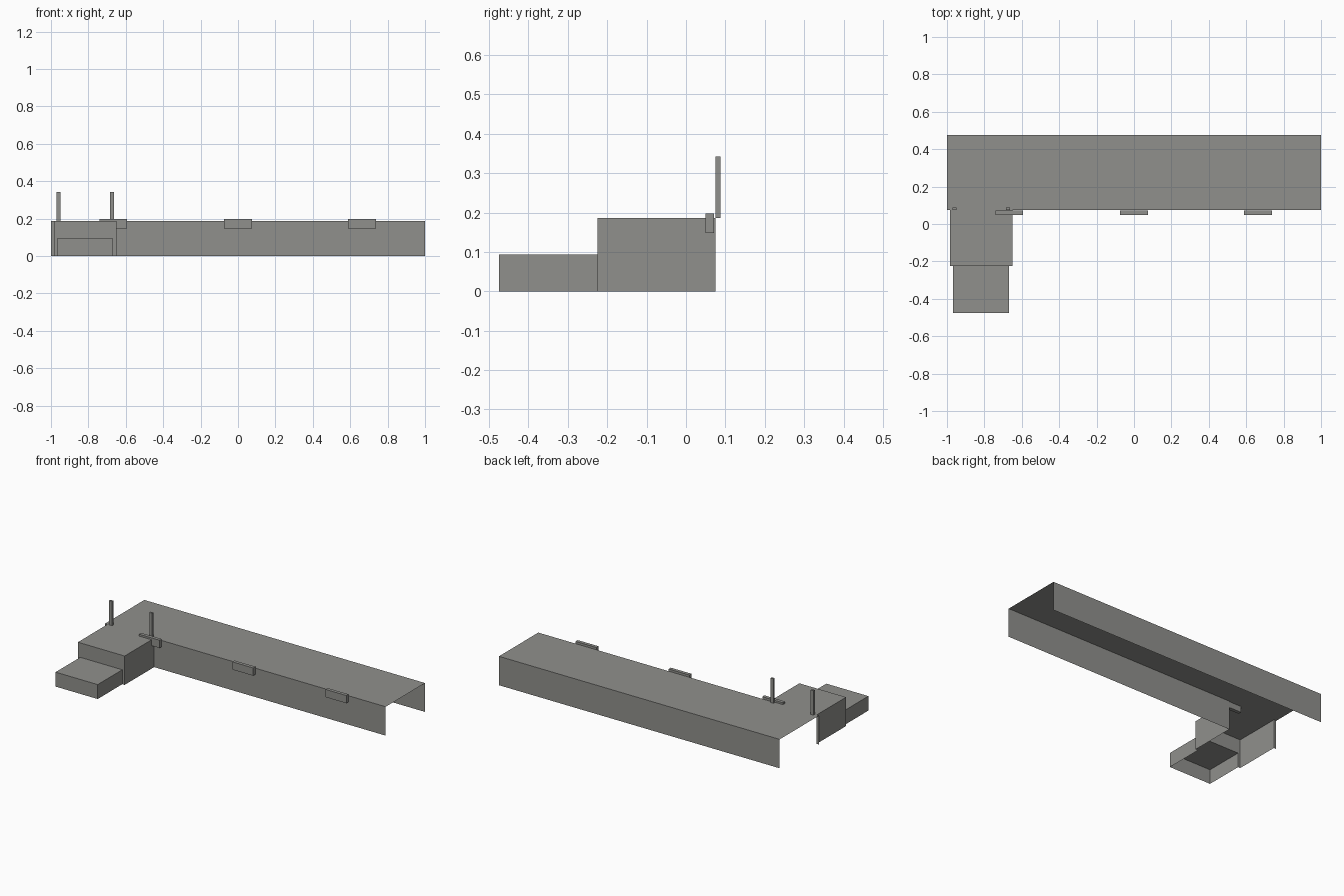
import bpy
import bmesh
from mathutils import Vector

cube = bpy.data.objects.get("Cube")
if cube:
    bpy.data.objects.remove(cube, do_unlink=True)

grey = bpy.data.materials.new("concrete_grey")
grey.use_nodes = True
GREY = (0.28, 0.28, 0.265, 1)
grey.diffuse_color = GREY
grey.node_tree.nodes["Principled BSDF"].inputs["Base Color"].default_value = GREY

SIDES = {"left": (1, 0, 0), "right": (-1, 0, 0), "front": (0, -1, 0),
         "back": (0, 1, 0), "top": (0, 0, 1), "bottom": (0, 0, -1)}


def box(name, x, y, z, keep=tuple(SIDES)):
    """Box between (min, max) ranges that keeps only the named sides."""
    bm = bmesh.new()
    bmesh.ops.create_cube(bm, size=1)
    bm.normal_update()
    wanted = [Vector(SIDES[s]) for s in keep]
    spare = [f for f in bm.faces if not any(f.normal.dot(n) > 0.9 for n in wanted)]
    bmesh.ops.delete(bm, geom=spare, context="FACES")
    for v in bm.verts:
        v.co = [r[0] if c < 0 else r[1] for c, r in zip(v.co, (x, y, z))]
    mesh = bpy.data.meshes.new(name)
    bm.to_mesh(mesh)
    bm.free()
    mesh.materials.append(grey)
    obj = bpy.data.objects.new(name, mesh)
    bpy.context.collection.objects.link(obj)
    return obj


def panel(name, x, y, z):
    """Single upright sheet facing the front."""
    return box(name, x, (y, y + 0.01), z, ("front",))


HEIGHT, LOW = 0.186, 0.093
BACK, EDGE, STEP, END = 0.475, 0.075, -0.225, -0.475
UPPER = (-0.983, -0.65)
LOWER = (-0.967, -0.667)

# Long platform: open at both ends and underneath
box("platform_deck", (-1, 1), (EDGE, BACK), (0, HEIGHT), ("top", "back"))
panel("platform_front_wall", (UPPER[1], 1), EDGE, (0, HEIGHT))
panel("platform_corner_wall", (-1, UPPER[0]), EDGE, (0, HEIGHT))

# Upper step, its front open where the lower step joins
box("upper_step", UPPER, (STEP, EDGE), (0, HEIGHT), ("top", "left", "right"))
panel("upper_step_riser", UPPER, STEP, (LOW, HEIGHT))
panel("upper_step_right_jamb", (UPPER[0], LOWER[0]), STEP, (0, LOW))
panel("upper_step_left_jamb", (LOWER[1], UPPER[1]), STEP, (0, LOW))

# Lower step
box("lower_step", LOWER, (END, STEP), (0, LOW), ("top", "front", "left", "right"))

# Posts either side of the step
for side, x in (("right", -0.96), ("left", -0.674)):
    box(f"{side}_post", (x - 0.01, x + 0.01), (EDGE, 0.088), (HEIGHT, 0.343))

# Bumper blocks along the front edge
for i, x in enumerate((-0.667, 0, 0.663)):
    box(f"bumper_{i + 1}", (x - 0.074, x + 0.074), (0.049, 0.071), (0.148, 0.198))
